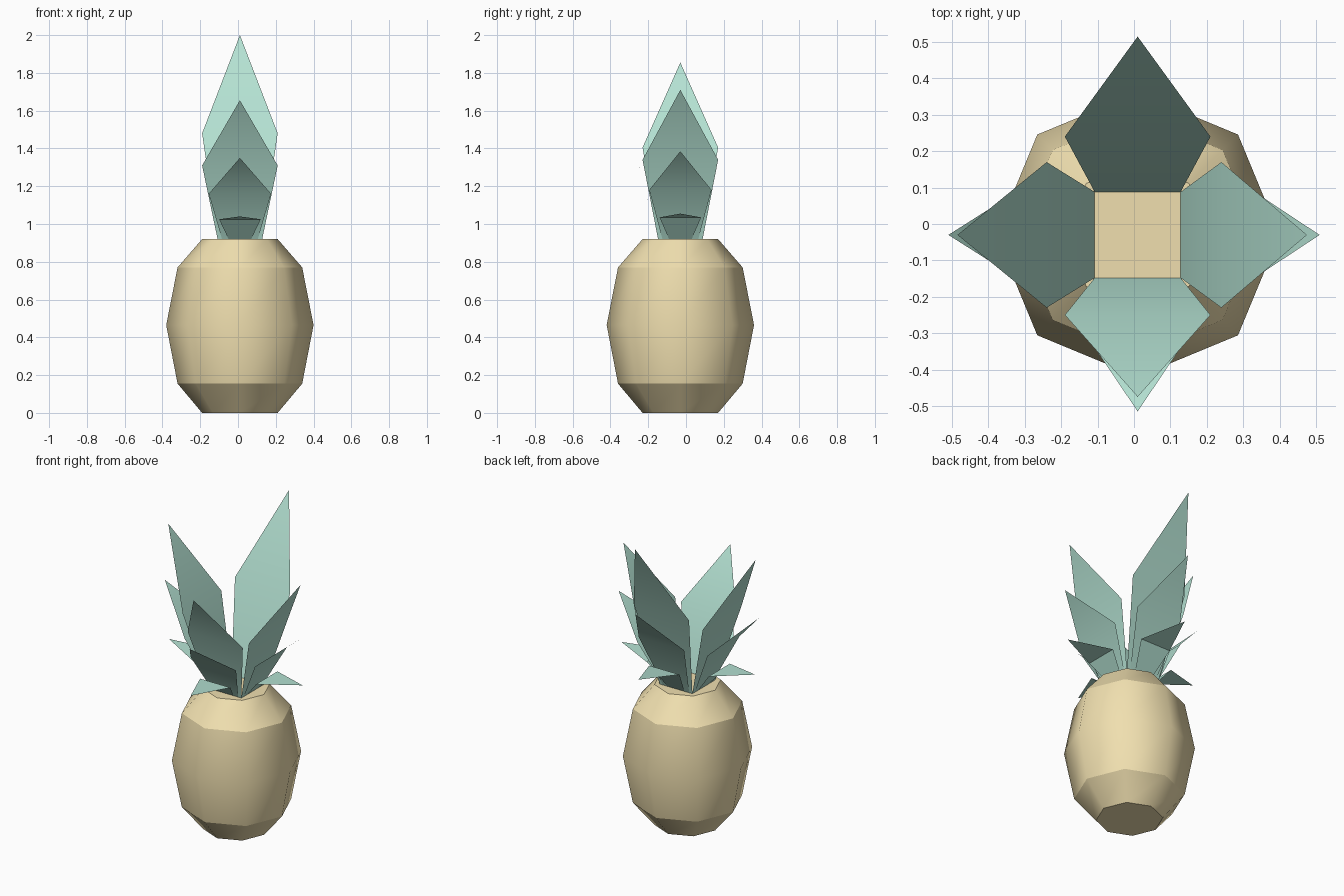
import bpy, bmesh, math
from mathutils import Matrix, Vector

if "Cube" in bpy.data.objects:
    bpy.data.objects.remove(bpy.data.objects["Cube"])

CX, CY = 0.01, -0.03      # axis of the fruit


def material(name, rgb):
    m = bpy.data.materials.new(name)
    m.diffuse_color = (*rgb, 1)
    m.use_nodes = True
    m.node_tree.nodes["Principled BSDF"].inputs["Base Color"].default_value = m.diffuse_color
    return m


def add_object(name, bm, mat):
    mesh = bpy.data.meshes.new(name)
    bm.to_mesh(mesh)
    bm.free()
    ob = bpy.data.objects.new(name, mesh)
    mesh.materials.append(mat)
    bpy.context.collection.objects.link(ob)
    return ob


tan = material("fruit_skin", (0.87, 0.74, 0.43))
green = material("leaf_green", (0.46, 0.76, 0.65))

# Fruit body: eight-sided lathe, smooth bands with hard shoulders
profile = [(0.20, 0.0), (0.33, 0.155), (0.39, 0.465), (0.33, 0.77), (0.20, 0.92)]
N = 8
bm = bmesh.new()
rings = [[bm.verts.new((CX + r * math.cos(i * math.tau / N),
                        CY + r * math.sin(i * math.tau / N), z))
          for i in range(N)] for r, z in profile]
for lo, hi in zip(rings, rings[1:]):
    for i in range(N):
        j = (i + 1) % N
        bm.faces.new((lo[i], lo[j], hi[j], hi[i])).smooth = True
bm.faces.new(rings[0][::-1])
bm.faces.new(rings[-1])
for k in (0, 1, 3, 4):
    for i in range(N):
        bm.edges.get((rings[k][i], rings[k][(i + 1) % N])).smooth = False
add_object("fruit_body", bm, tan)


# Leaf: thin blade that widens to a bend, then narrows to a point
def leaf(name, angle, base_half, mid_half, mid_r, mid_z, tip_r, tip_z):
    bm = bmesh.new()
    v = [bm.verts.new(p) for p in (
        (0.118, -base_half, 0.92), (0.118, base_half, 0.92),
        (mid_r, mid_half, mid_z), (mid_r, -mid_half, mid_z),
        (tip_r, 0, tip_z))]
    bm.faces.new((v[3], v[2], v[1], v[0])).smooth = True
    bm.faces.new((v[4], v[2], v[3])).smooth = True
    bm.transform(Matrix.Translation(Vector((CX, CY, 0)))
                 @ Matrix.Rotation(math.radians(angle), 4, 'Z'))
    bm.normal_update()
    ob = add_object(name, bm, green)
    ob.data.set_sharp_from_angle(angle=math.radians(30))


# Crown: three layers of leaves on each of four sides
layers = [("inner", 0.118, 0.20), ("middle", 0.095, 0.165), ("outer", 0.06, 0.11)]
sides = {   # angle, then (bend radius, bend z, tip radius, tip z) per layer
    "right": (0, [(0.23, 1.34, 0.465, 1.71), (0.25, 1.18, 0.50, 1.385), (0.22, 1.035, 0.48, 1.055)]),
    "back": (90, [(0.27, 1.48, 0.545, 2.0), (0.27, 1.275, 0.54, 1.57), (0.24, 1.09, 0.51, 1.13)]),
    "left": (180, [(0.25, 1.405, 0.495, 1.855), (0.26, 1.225, 0.52, 1.48), (0.23, 1.06, 0.49, 1.10)]),
    "front": (270, [(0.22, 1.31, 0.445, 1.655), (0.24, 1.16, 0.485, 1.35), (0.22, 1.025, 0.475, 1.04)]),
}
for side, (angle, shapes) in sides.items():
    for (layer, base_half, mid_half), shape in zip(layers, shapes):
        leaf(f"{side}_{layer}_leaf", angle, base_half, mid_half, *shape)
